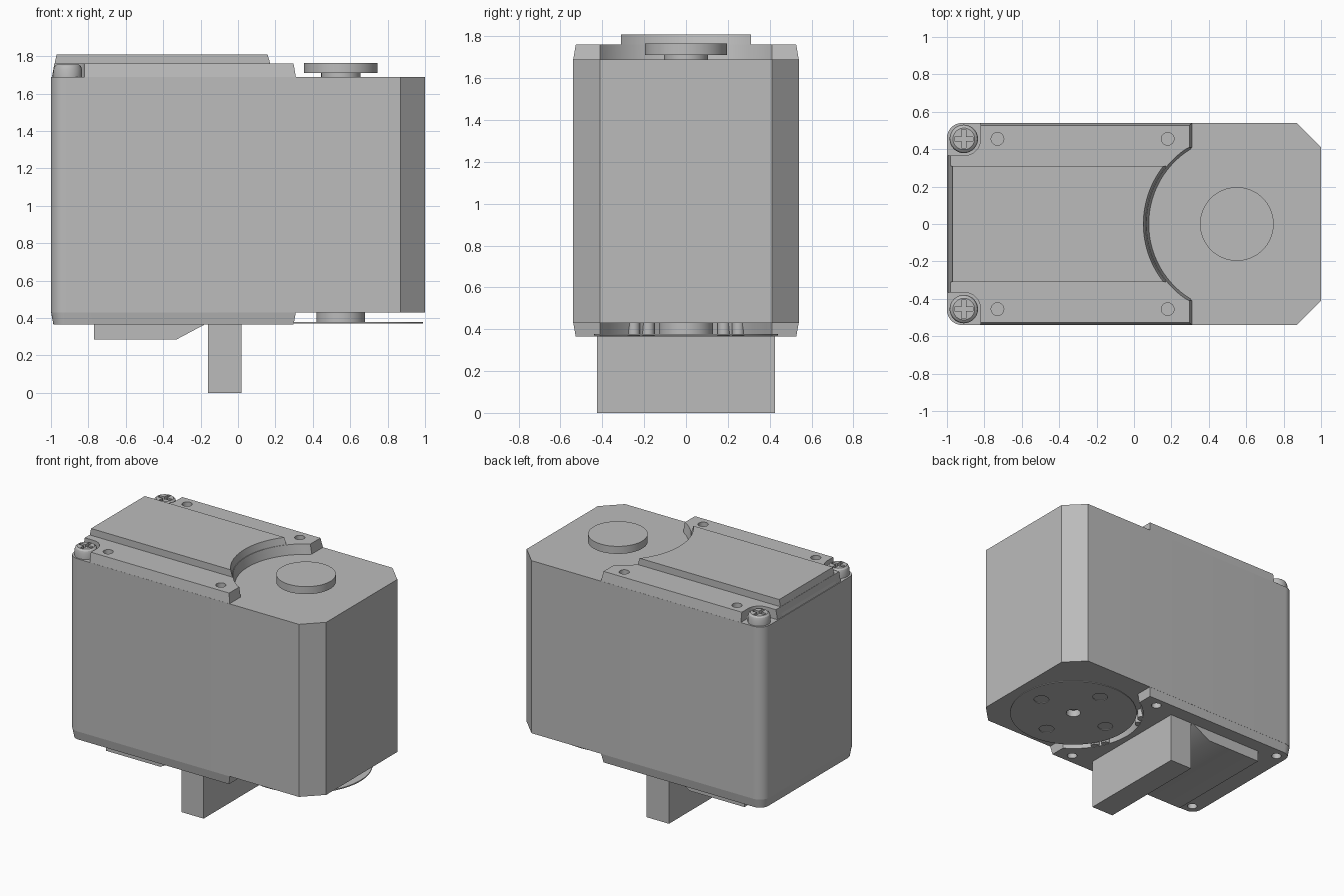
import bpy, bmesh, math

cube = bpy.data.objects.get("Cube")
if cube:
    bpy.data.objects.remove(cube, do_unlink=True)

grey = bpy.data.materials.new("plain_grey")
grey.use_nodes = True
colour = (0.5, 0.5, 0.5, 1)
grey.diffuse_color = colour
for node in grey.node_tree.nodes:
    if node.type == 'BSDF_PRINCIPLED':
        node.inputs["Base Color"].default_value = colour

SHAFT_X = 0.55
HOLE_Y = 0.455
SCREW_X = -0.91


def arc(cx, cy, r, start, end, n):
    """Points on a circular arc, angles in degrees."""
    angles = [math.radians(start + (end - start) * i / n) for i in range(n + 1)]
    return [(cx + r * math.cos(a), cy + r * math.sin(a)) for a in angles]


def circle(cx, cy, r, n=32):
    return arc(cx, cy, r, 0, 360, n)[:-1]


def rect(x0, x1, y0, y1):
    return [(x0, y0), (x1, y0), (x1, y1), (x0, y1)]


def mirrored(half):
    """Close a +y half outline with its reflection."""
    return half + [(x, -y) for x, y in reversed(half) if abs(y) > 1e-5]


def loft_into(bm, rings):
    """Stack outlines of equal length, each given as (points, height)."""
    rows = [[bm.verts.new((x, y, z)) for x, y in pts] for pts, z in rings]
    for a, b in zip(rows, rows[1:]):
        for i in range(len(a)):
            j = (i + 1) % len(a)
            bm.faces.new((a[i], a[j], b[j], b[i]))
    bm.faces.new(rows[0])
    bm.faces.new(rows[-1])


def solid(name, *stacks):
    bm = bmesh.new()
    for rings in stacks:
        loft_into(bm, rings)
    bmesh.ops.recalc_face_normals(bm, faces=bm.faces)
    mesh = bpy.data.meshes.new(name)
    bm.to_mesh(mesh)
    bm.free()
    mesh.materials.append(grey)
    ob = bpy.data.objects.new(name, mesh)
    bpy.context.collection.objects.link(ob)
    return ob


def prism(pts, z0, z1):
    return [(pts, z0), (pts, z1)]


def cut(ob, *stacks):
    """Subtract the given solids and discard the cutter."""
    cutter = solid("cutter", *stacks)
    cutter.hide_render = True
    mod = ob.modifiers.new("cut", 'BOOLEAN')
    mod.operation = 'DIFFERENCE'
    mod.solver = 'EXACT'
    mod.object = cutter
    bpy.context.view_layer.objects.active = ob
    bpy.ops.object.modifier_apply(modifier=mod.name)
    bpy.data.objects.remove(cutter, do_unlink=True)


def scoop(r, y_end):
    """Half of the concave edge around the output shaft."""
    a = 180 - math.degrees(math.asin(y_end / r))
    return arc(SHAFT_X, 0, r, 180, a, 16)


# Main case: rounded rear corners, chamfered shaft-end corners
case_half = [(1, 0.41), (0.87, 0.54)] + arc(-0.92, 0.46, 0.08, 90, 180, 8)
body = solid("main_case", prism(mirrored(case_half), 0.43, 1.69))


# Upper cover with screw notches and a scooped edge
def cover_outline(inset, r):
    end = 0.31 - inset
    half = scoop(r, 0.40) + [(end, 0.41), (end, 0.54 - inset), (-0.82, 0.54 - inset)]
    half += arc(SCREW_X, HOLE_Y, 0.09, 0, -90, 8) + [(-0.995 + inset, 0.365)]
    return mirrored(half)


top_cover = solid("top_cover", [(cover_outline(0, 0.47), 1.685),
                                (cover_outline(0.013, 0.485), 1.76)])
cut(top_cover, *[prism(circle(x, s * HOLE_Y, 0.034, 24), 1.70, 1.80)
                 for x in (-0.73, 0.18) for s in (-1, 1)])


# Raised centre panel on the upper cover
def panel_outline(x0, r):
    return mirrored(scoop(r, 0.31) + [(x0, 0.31)])


solid("top_panel", [(panel_outline(-0.995, 0.472), 1.69),
                    (panel_outline(-0.97, 0.5), 1.81)])

# Cover screws with cross slots
for side, s in (("left", 1), ("right", -1)):
    y = s * HOLE_Y
    head = [(circle(SCREW_X, y, r), z) for r, z in
            ((0.076, 1.685), (0.076, 1.73), (0.07, 1.747), (0.058, 1.757))]
    screw = solid(side + "_cover_screw", head)
    cut(screw, prism(rect(SCREW_X - 0.05, SCREW_X + 0.05, y - 0.011, y + 0.011), 1.72, 1.8))
    cut(screw, prism(rect(SCREW_X - 0.011, SCREW_X + 0.011, y - 0.05, y + 0.05), 1.72, 1.8))

# Upper idler disc on a short shaft
solid("top_shaft", prism(circle(SHAFT_X, 0, 0.105, 48), 1.68, 1.715))
solid("top_disc", prism(circle(SHAFT_X, 0, 0.197, 64), 1.71, 1.765))


# Lower cover with rounded rear corners and a scooped edge
def base_outline(inset, r):
    end = 0.31 - inset
    half = scoop(r, 0.40) + [(end, 0.41), (end, 0.54 - inset)]
    half += arc(-0.92, 0.46, 0.08 - inset, 90, 180, 8)
    return mirrored(half)


bottom_cover = solid("bottom_cover", [(base_outline(0.013, 0.485), 0.365),
                                      (base_outline(0, 0.47), 0.435)])
cut(bottom_cover, *[prism(circle(x, s * HOLE_Y, 0.034, 24), 0.3, 0.42)
                    for x in (SCREW_X, 0.18) for s in (-1, 1)])

# Small bosses along the lower scooped edge
for i, y in enumerate((-0.25, -0.18, 0.18, 0.25)):
    x = SHAFT_X - math.sqrt(0.48 ** 2 - y * y)
    solid("edge_boss_%d" % (i + 1), prism(circle(x, y, 0.03, 20), 0.367, 0.435))

# Output shaft and thin horn plate with holes
solid("output_shaft", prism(circle(SHAFT_X, 0, 0.13, 48), 0.377, 0.44))
horn = solid("output_horn", prism(circle(SHAFT_X, 0, 0.44, 96), 0.37, 0.378))
horn_holes = [prism(circle(SHAFT_X + 0.29 * math.cos(a), 0.29 * math.sin(a), 0.052, 24), 0.3, 0.5)
              for a in (0, math.pi / 2, math.pi, -math.pi / 2)]
cut(horn, *horn_holes)
cut(horn, prism(circle(SHAFT_X, 0, 0.05, 24), 0.3, 0.5))
cut(bpy.data.objects["output_shaft"], prism(circle(SHAFT_X, 0, 0.05, 24), 0.3, 0.42))

# Cable housing with a ramp, and the plug block beside it
solid("cable_housing", [(rect(-0.77, -0.33, -0.425, 0.425), 0.285),
                        (rect(-0.77, -0.17, -0.425, 0.425), 0.37)])
solid("plug_block", prism(rect(-0.16, 0.02, -0.425, 0.425), 0, 0.37))

# Smooth the round walls and keep the hard edges
for ob in bpy.context.scene.objects:
    ob.select_set(ob.type == 'MESH')
bpy.context.view_layer.objects.active = body
bpy.ops.object.shade_smooth_by_angle(angle=math.radians(30))
